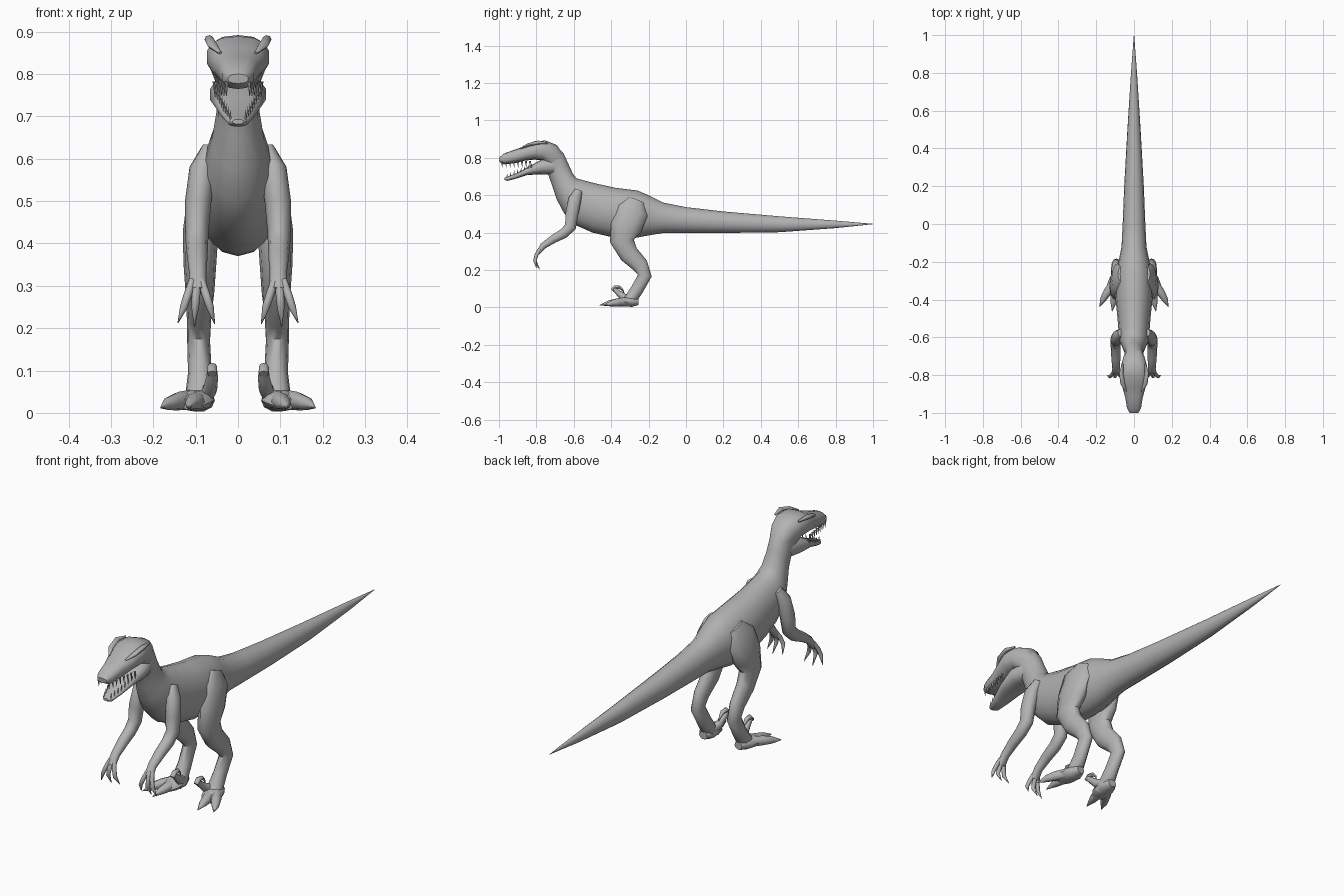
import bpy, math
from mathutils import Vector

skin = bpy.data.materials.new("grey skin")
skin.diffuse_color = (0.45, 0.45, 0.45, 1)


def make_mesh(name, rings, mirror=False, angle=50):
    """Skin a list of closed rings, cap both ends, smooth, mirror if paired."""
    n = len(rings[0])
    verts = [p for ring in rings for p in ring]
    faces = [tuple(reversed(range(n))),
             tuple(range((len(rings) - 1) * n, len(rings) * n))]
    for r in range(len(rings) - 1):
        for i in range(n):
            j = (i + 1) % n
            faces.append((r * n + i, r * n + j, (r + 1) * n + j, (r + 1) * n + i))
    me = bpy.data.meshes.new(name)
    me.from_pydata(verts, [], faces)
    me.materials.append(skin)
    ob = bpy.data.objects.new(name, me)
    bpy.context.collection.objects.link(ob)
    bpy.ops.object.select_all(action='DESELECT')
    ob.select_set(True)
    bpy.context.view_layer.objects.active = ob
    bpy.ops.object.mode_set(mode='EDIT')
    bpy.ops.mesh.select_all(action='SELECT')
    bpy.ops.mesh.normals_make_consistent(inside=False)
    bpy.ops.object.mode_set(mode='OBJECT')
    bpy.ops.object.shade_smooth_by_angle(angle=math.radians(angle))
    if mirror:
        ob.modifiers.new("mirror", 'MIRROR').use_mirror_merge = False
    return ob


def loft(name, sections, n=14, power=1.0):
    """Sections: top y, top z, bottom y, bottom z, half width."""
    rings = []
    for ty, tz, by, bz, w in sections:
        ring = []
        for i in range(n):
            a = 2 * math.pi * i / n
            s, c = math.sin(a), math.cos(a)
            s = math.copysign(abs(s) ** power, s)
            c = math.copysign(abs(c) ** power, c)
            t = (1 - c) / 2
            ring.append((w * s, ty + (by - ty) * t, tz + (bz - tz) * t))
        rings.append(ring)
    return make_mesh(name, rings)


def tube(name, path, n=10):
    """Mirrored limb. Path: x, y, z, sideways radius, depth radius."""
    pts = [Vector(p[:3]) for p in path]
    rings = []
    for k, p in enumerate(path):
        tan = (pts[min(k + 1, len(pts) - 1)] - pts[max(k - 1, 0)]).normalized()
        side = Vector((1, 0, 0))
        side = (side - tan * side.dot(tan)).normalized()
        deep = tan.cross(side)
        rings.append([pts[k] + side * (p[3] * math.cos(2 * math.pi * i / n))
                      + deep * (p[4] * math.sin(2 * math.pi * i / n)) for i in range(n)])
    return make_mesh(name, rings, mirror=True)


# Tail, torso and neck in one skin
loft("body", [
    (1.0, .447, 1.0, .445, .001),
    (.8, .464, .8, .424, .016),
    (.5, .487, .5, .402, .035),
    (.2, .513, .2, .398, .052),
    (0, .536, 0, .398, .060),
    (-.12, .560, -.12, .398, .066),
    (-.20, .600, -.20, .385, .082),
    (-.26, .625, -.28, .370, .095),
    (-.38, .640, -.38, .372, .100),
    (-.48, .662, -.50, .400, .088),
    (-.55, .680, -.59, .440, .082),
    (-.585, .690, -.65, .500, .077),
    (-.605, .715, -.69, .575, .062),
    (-.63, .770, -.715, .650, .051),
    (-.655, .825, -.735, .705, .050),
    (-.70, .870, -.76, .750, .056)], n=16)

# Skull with upper jaw
loft("skull", [
    (-.65, .805, -.71, .720, .042),
    (-.69, .868, -.735, .750, .058),
    (-.75, .892, -.765, .785, .071),
    (-.81, .889, -.81, .790, .075),
    (-.86, .863, -.86, .785, .064),
    (-.92, .842, -.92, .770, .047),
    (-.975, .822, -.975, .765, .038),
    (-1.0, .800, -.998, .778, .024)], power=.8)

# Lower jaw
loft("lower_jaw", [
    (-.70, .800, -.70, .710, .050),
    (-.77, .792, -.765, .712, .068),
    (-.85, .748, -.85, .708, .055),
    (-.91, .716, -.91, .688, .038),
    (-.955, .700, -.955, .676, .025),
    (-.97, .693, -.97, .682, .013)], power=.8)

# Brow ridges over the eyes
tube("brow_ridge", [
    (.042, -.885, .850, .004, .003),
    (.060, -.845, .868, .012, .009),
    (.068, -.79, .882, .011, .010),
    (.060, -.74, .878, .004, .004)], n=8)

# Teeth along both jaws
for k in range(8):
    t = k / 7
    y = -.985 + .15 * t
    x = .027 + .028 * t
    tube("upper_tooth", [(x, y, .782, .005, .006), (x, y + .003, .748, .0005, .0005)], n=5)
    y, x = -.958 + .13 * t, .018 + .034 * t
    z = .695 + .055 * t
    tube("lower_tooth", [(x, y, z - .008, .004, .005), (x, y + .003, z + .020, .0005, .0005)], n=5)

# Arms
tube("arm", [
    (.068, -.575, .625, .018, .022),
    (.084, -.595, .575, .031, .036),
    (.094, -.61, .50, .031, .036),
    (.097, -.618, .43, .028, .032),
    (.097, -.655, .395, .026, .028),
    (.096, -.71, .365, .024, .023),
    (.095, -.765, .328, .020, .018),
    (.096, -.792, .290, .022, .012)])

# Three clawed fingers on each hand
for name, x0, x1, x2, y2, z2 in [
        ("outer_finger", .108, .128, .142, -.800, .212),
        ("middle_finger", .097, .101, .103, -.782, .203),
        ("inner_finger", .086, .066, .055, -.788, .210)]:
    tube(name, [
        (x0, -.782, .312, .009, .010),
        ((x0 + x1) / 2, -.800, .280, .010, .010),
        (x1, -.808, .250, .009, .009),
        (x2, y2, z2, .001, .001)], n=8)

# Legs from hip to foot
tube("leg", [
    (.070, -.265, .575, .015, .040),
    (.082, -.285, .520, .036, .085),
    (.088, -.320, .430, .042, .084),
    (.090, -.343, .355, .039, .064),
    (.090, -.305, .285, .034, .052),
    (.092, -.245, .225, .029, .044),
    (.093, -.220, .170, .027, .037),
    (.090, -.262, .095, .028, .034),
    (.090, -.295, .045, .034, .034),
    (.095, -.330, .022, .036, .020)], n=12)

# Feet: pad and two walking toes
tube("foot_pad", [
    (.090, -.255, .030, .020, .018),
    (.092, -.290, .030, .038, .028),
    (.104, -.345, .028, .045, .024),
    (.112, -.375, .020, .030, .014)])
tube("outer_toe", [
    (.105, -.305, .032, .022, .024),
    (.140, -.360, .028, .022, .022),
    (.163, -.398, .022, .017, .016),
    (.183, -.440, .012, .001, .001)], n=8)
tube("middle_toe", [
    (.090, -.305, .032, .022, .024),
    (.100, -.365, .027, .023, .022),
    (.108, -.410, .022, .018, .016),
    (.116, -.462, .012, .001, .001)], n=8)

# Raised sickle claw on the inner toe
tube("sickle_toe", [
    (.078, -.295, .040, .020, .022),
    (.066, -.335, .055, .017, .020),
    (.061, -.368, .083, .014, .014),
    (.061, -.385, .100, .012, .012)], n=8)
tube("sickle_claw", [
    (.061, -.395, .092, .011, .010),
    (.061, -.380, .108, .012, .011),
    (.062, -.355, .107, .010, .009),
    (.062, -.338, .092, .006, .005),
    (.062, -.330, .074, .001, .001)], n=8)
